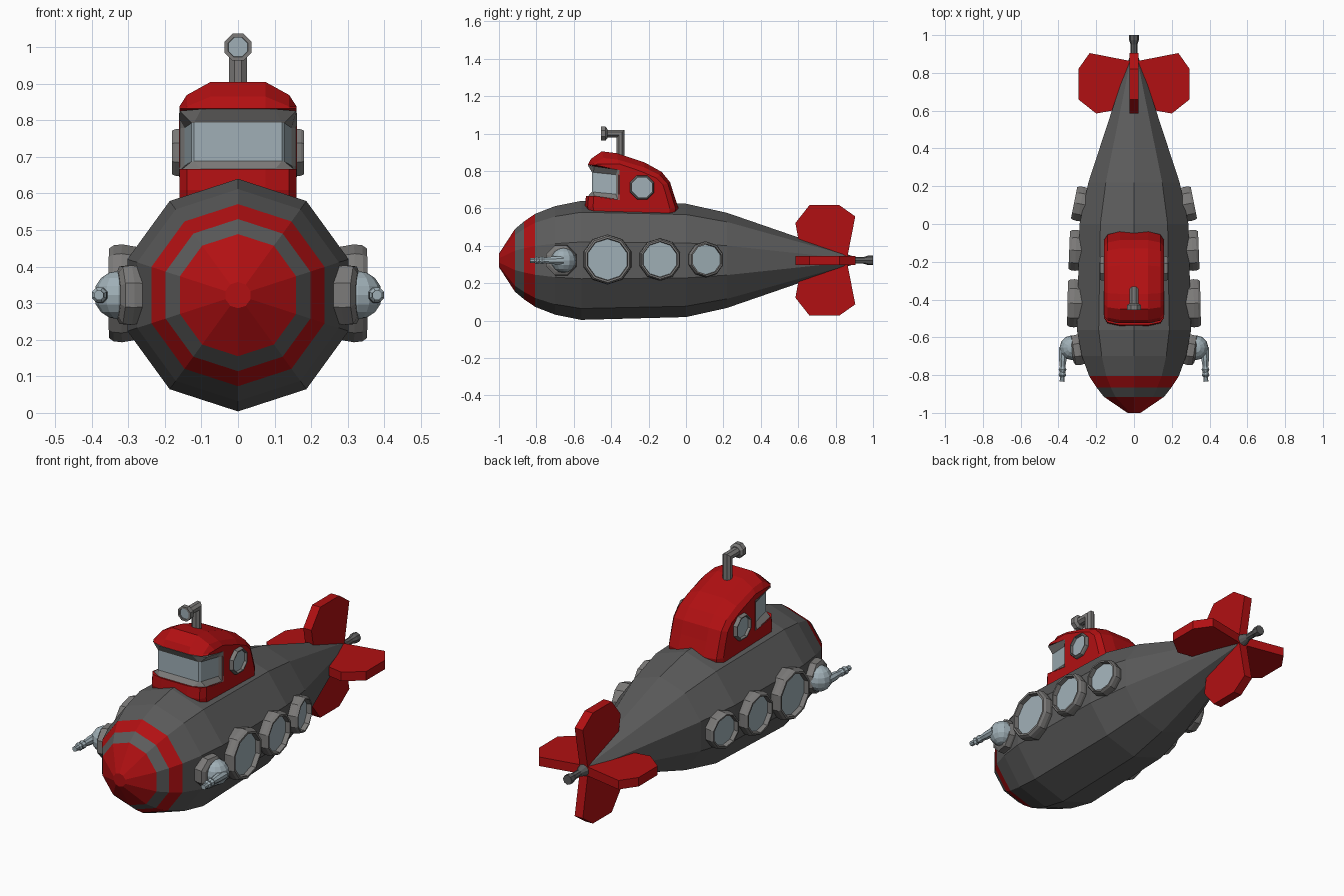
import bpy, bmesh, math
from mathutils import Matrix, Vector

cube = bpy.data.objects.get("Cube")
if cube:
    bpy.data.objects.remove(cube, do_unlink=True)


def material(name, rgb):
    m = bpy.data.materials.new(name)
    m.use_nodes = True
    m.diffuse_color = (*rgb, 1)
    m.node_tree.nodes["Principled BSDF"].inputs["Base Color"].default_value = (*rgb, 1)
    return m


MATS = [material("red_paint", (0.44, 0.005, 0.006)),
        material("hull_grey", (0.105, 0.105, 0.105)),
        material("frame_grey", (0.2, 0.195, 0.19)),
        material("pale_glass", (0.35, 0.43, 0.47))]
RED, HULL, FRAME, GLASS = range(4)
MID = 0.322  # height of the hull axis


def finish(name, bm):
    bmesh.ops.remove_doubles(bm, verts=bm.verts, dist=1e-5)
    bmesh.ops.recalc_face_normals(bm, faces=bm.faces)
    mesh = bpy.data.meshes.new(name)
    bm.to_mesh(mesh)
    bm.free()
    for m in MATS:
        mesh.materials.append(m)
    ob = bpy.data.objects.new(name, mesh)
    bpy.context.collection.objects.link(ob)
    return ob


def loft(name, rings, colour):
    """Skin closed rings; colour(band, side) picks the material, caps use side None."""
    bm = bmesh.new()
    vs = [[bm.verts.new(p) for p in ring] for ring in rings]
    n = len(rings[0])
    for i in range(len(vs) - 1):
        for j in range(n):
            k = (j + 1) % n
            f = bm.faces.new((vs[i][j], vs[i][k], vs[i + 1][k], vs[i + 1][j]))
            f.material_index = colour(i, j)
    for ring, band in ((vs[0], 0), (vs[-1], len(vs) - 1)):
        bm.faces.new(ring).material_index = colour(band, None)
    return finish(name, bm)


def lathe(name, profile, sides, pos, axis, colours, phase=0):
    """Turn (radius, distance) pairs about an axis; one colour per band plus the end cap."""
    z = Vector(axis).normalized()
    up = Vector((0, 0, 1)) if abs(z.z) < 0.9 else Vector((0, 1, 0))
    x = up.cross(z).normalized()
    y = z.cross(x)
    rings = []
    for r, h in profile:
        ring = []
        for i in range(sides):
            a = math.tau * (i + phase) / sides
            ring.append(Vector(pos) + x * r * math.sin(a) + y * r * math.cos(a) + z * h)
        rings.append(ring)
    return loft(name, rings, lambda i, j: colours[min(i, len(colours) - 1)])


def porthole(name, pos, axis, r, sides, depth=0.05, phase=0):
    lathe(name, [(r * 0.9, -0.06), (r, depth * 0.3), (r * 0.98, depth * 0.75),
                 (r * 0.92, depth), (r * 0.84, depth), (r * 0.82, depth * 0.5)],
          sides, pos, axis, [FRAME] * 5 + [GLASS], phase)


# Hull with striped nose
lathe("hull", [(0.036, -1), (0.167, -0.915), (0.208, -0.866), (0.249, -0.806),
               (0.29, -0.7), (0.318, -0.56), (0.303, 0), (0.254, 0.22), (0.016, 0.91)],
      10, (0, 0, MID), (0, 1, 0), [RED, HULL, RED, HULL])

# Tail shaft
lathe("tail_shaft", [(0.018, 0.85), (0.018, 0.95), (0.026, 0.975), (0.026, 1)],
      8, (0, 0, MID), (0, 1, 0), [HULL])

# Four tail fins, as (distance from axis, y)
fin = [(0, 0.6), (0.09, 0.605), (0.2, 0.585), (0.295, 0.66),
       (0.295, 0.82), (0.235, 0.905), (0.03, 0.865), (0, 0.865)]
for k, side in enumerate(("upper", "left", "lower", "right")):
    turn = Matrix.Translation((0, 0, MID)) @ Matrix.Rotation(k * math.pi / 2, 4, 'Y')
    loft(side + "_fin", [[turn @ Vector((t, y, r)) for r, y in fin] for t in (-0.024, 0.024)],
         lambda i, j: RED)

# Conning tower: side profile (y, z) with a notch for the wrap-round window
tower = [(-0.53, 0.57), (-0.54, 0.61), (-0.535, 0.667), (-0.36, 0.648), (-0.36, 0.803),
         (-0.525, 0.832), (-0.508, 0.865), (-0.45, 0.905), (-0.37, 0.895), (-0.22, 0.845),
         (-0.13, 0.795), (-0.085, 0.74), (-0.065, 0.675), (-0.04, 0.6), (-0.045, 0.57)]


def tower_section(x, squeeze, drop):
    ring = []
    for i, (y, z) in enumerate(tower):
        if i > 5:
            z -= drop * max(0, z - 0.7) / 0.2
            if y < -0.36:
                z = max(z, 0.838)
        if i not in (3, 4):
            y = -0.3 + (y + 0.3) * squeeze
        ring.append((x, y, z))
    return ring


half = [(0.075, 1, 0), (0.14, 0.94, 0.035), (0.16, 0.82, 0.068)]
sections = [(-x, s, d) for x, s, d in reversed(half)] + half
loft("tower", [tower_section(*s) for s in sections], lambda i, j: RED)


# Tower window: glass set back inside a bevelled frame
def window_ring(points, front_z, back_z):
    ring = []
    for x, y in points + [(-x, y) for x, y in reversed(points)]:
        t = (y + 0.545) / 0.185
        ring.append((x, y, front_z + (back_z - front_z) * t))
    return ring


outer = [(0.162, -0.355), (0.162, -0.365), (0.16, -0.49), (0.1, -0.525)]
inner = [(0.162, -0.355), (0.146, -0.375), (0.127, -0.495), (0.12, -0.503)]
loft("tower_window", [window_ring(outer, 0.667, 0.646), window_ring(inner, 0.692, 0.675),
                      window_ring(inner, 0.798, 0.778), window_ring(outer, 0.834, 0.806)],
     lambda i, j: GLASS if i == 1 and j in (1, 2, 3, 4, 5) else FRAME)

# Periscope: mitred tube, flared head and lens
tube = []
for corner in ((-0.35, 0.86, 'flat'), (-0.35, 1.0, 'mitre'), (-0.43, 1.0, 'front')):
    cy, cz, kind = corner
    ring = []
    for i in range(8):
        a = math.tau * (i + 0.5) / 8
        u, v = 0.026 * math.cos(a), 0.022 * math.sin(a)
        ring.append((u, cy + (0 if kind == 'front' else v), cz + (0 if kind == 'flat' else v)))
    tube.append(ring)
loft("periscope_tube", tube, lambda i, j: FRAME)
lathe("periscope_head", [(0.026, 0), (0.04, 0.01), (0.04, 0.035), (0.029, 0.035), (0.028, 0.03)],
      8, (0, -0.42, 1.0), (0, -1, 0), [FRAME] * 4 + [GLASS], 0.5)

# Side fittings on both flanks
for s, side in ((1, "left"), (-1, "right")):
    porthole(side + "_tower_porthole", (s * 0.15, -0.235, 0.712), (s, 0, 0), 0.07, 8, 0.03, 0.5)
    for label, x, y, r, tilt in (("front", 0.302, -0.42, 0.134, 0.02),
                                 ("middle", 0.293, -0.14, 0.114, 0.04),
                                 ("rear", 0.268, 0.103, 0.097, 0.2)):
        porthole(side + "_" + label + "_porthole", (s * x, y, 0.327), (s, tilt, 0), r, 10)

    # Lamp mount, dome and forward nozzle
    lathe(side + "_lamp_mount", [(0.075, -0.06), (0.088, 0.01), (0.085, 0.035), (0.065, 0.045)],
          8, (s * 0.285, -0.665, MID), (s, -0.15, 0), [FRAME], 0.5)
    bm = bmesh.new()
    bmesh.ops.create_uvsphere(bm, u_segments=12, v_segments=8, radius=0.066,
                              matrix=Matrix.Translation((s * 0.328, -0.655, MID)))
    for f in bm.faces:
        f.material_index = GLASS
    finish(side + "_lamp_dome", bm)
    lathe(side + "_nozzle", [(0.024, 0), (0.022, 0.06), (0.016, 0.1), (0.022, 0.115),
                             (0.016, 0.13), (0.022, 0.145), (0.014, 0.155), (0.014, 0.18)],
          8, (s * 0.375, -0.655, MID), (s * 0.03, -1, 0), [GLASS], 0.5)
